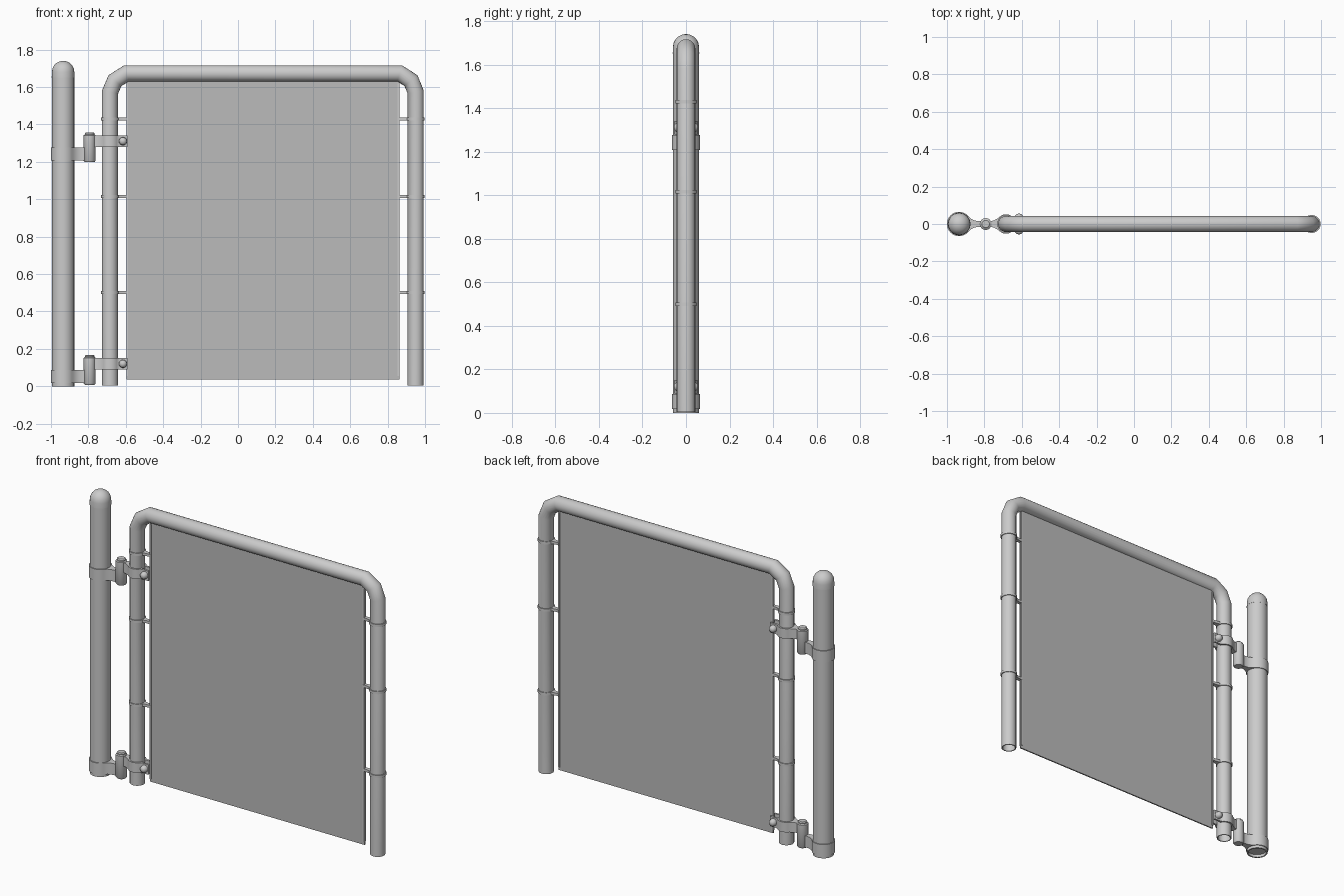
import bpy, bmesh
from math import sin, cos, pi, radians
from mathutils import Vector

if "Cube" in bpy.data.objects:
    bpy.data.objects.remove(bpy.data.objects["Cube"])

POST_X, PIN_X, LEFT, RIGHT, TUBE_R = -0.935, -0.793, -0.684, 0.950, 0.043


def finish(name, bm, angle=40):
    bmesh.ops.recalc_face_normals(bm, faces=bm.faces)
    me = bpy.data.meshes.new(name)
    bm.to_mesh(me)
    bm.free()
    ob = bpy.data.objects.new(name, me)
    bpy.context.collection.objects.link(ob)
    bpy.ops.object.select_all(action='DESELECT')
    bpy.context.view_layer.objects.active = ob
    ob.select_set(True)
    bpy.ops.object.shade_smooth_by_angle(angle=radians(angle))
    return ob


def lathe(name, profile, loc, axis='Z', n=24):
    """Revolve (radius, height) points about an axis through loc."""
    bm = bmesh.new()
    vs = [bm.verts.new((r, 0, z)) for r, z in profile]
    es = [bm.edges.new(p) for p in zip(vs, vs[1:])]
    bmesh.ops.spin(bm, geom=vs + es, cent=(0, 0, 0), axis=(0, 0, 1),
                   angle=2 * pi, steps=n)
    bmesh.ops.remove_doubles(bm, verts=bm.verts, dist=1e-5)
    ob = finish(name, bm)
    ob.location = loc
    if axis == 'Y':
        ob.rotation_euler.x = pi / 2
    return ob


def plate(name, half, z0, z1):
    """Extrude an outline, mirrored across y = 0, from z0 to z1."""
    pts = half + [(x, -y) for x, y in reversed(half) if y > 1e-6]
    bm = bmesh.new()
    f = bm.faces.new([bm.verts.new((x, y, z0)) for x, y in pts])
    ext = bmesh.ops.extrude_face_region(bm, geom=[f])
    bmesh.ops.translate(bm, vec=(0, 0, z1 - z0),
                        verts=[v for v in ext['geom'] if isinstance(v, bmesh.types.BMVert)])
    return finish(name, bm, 30)


def box(name, x0, x1, y, z0, z1):
    return plate(name, [(x0, y), (x1, y)], z0, z1)


def arc(cx, r, a0, a1, n=10):
    return [(cx + r * cos(radians(a0 + (a1 - a0) * i / n)),
             r * sin(radians(a0 + (a1 - a0) * i / n))) for i in range(n + 1)]


def hollow_pipe(name, path, r_out, r_in, n=20):
    """Sweep a hollow ring with mitred bends along a path in the xz plane."""
    pts = [Vector((x, 0, z)) for x, z in path]
    bm = bmesh.new()
    shells = []
    for r in (r_out, r_in):
        rings = []
        for i, p in enumerate(pts):
            a = (p - pts[i - 1]).normalized() if i else (pts[1] - p).normalized()
            b = (pts[i + 1] - p).normalized() if i < len(pts) - 1 else a
            t = (a + b).normalized()
            side = Vector((t.z, 0, -t.x)) / t.dot(a)
            rings.append([bm.verts.new(p + side * r * cos(2 * pi * k / n)
                          + Vector((0, r * sin(2 * pi * k / n), 0))) for k in range(n)])
        shells.append(rings)
    pairs = [p for s in shells for p in zip(s, s[1:])]
    pairs += [(shells[0][e], shells[1][e]) for e in (0, -1)]
    for u, v in pairs:
        for k in range(n):
            j = (k + 1) % n
            bm.faces.new((u[k], u[j], v[j], v[k]))
    return finish(name, bm)


# Hinge post with domed cap
hollow_pipe("hinge_post", [(POST_X, 0), (POST_X, 1.66)], 0.060, 0.052, 24)
dome = [(0.060 * cos(i * pi / 10), 1.68 + 0.06 * sin(i * pi / 10)) for i in range(5)]
lathe("post_cap", [(0.055, 1.65), (0.061, 1.65)] + dome + [(0, 1.74)], (POST_X, 0, 0))

# Gate frame: one bent tube
hollow_pipe("gate_frame", [(LEFT, 0.005), (LEFT, 1.573), (-0.658, 1.634), (-0.596, 1.673),
                           (0.864, 1.673), (0.925, 1.634), (RIGHT, 1.573), (RIGHT, 0.005)],
            TUBE_R, 0.037)

# Infill panel with a slim tension bar down each side
panel = box("infill_panel", -0.595, 0.864, 0.004, 0.037, 1.64)
mat = bpy.data.materials.new("panel_grey")
mat.diffuse_color = (0.5, 0.5, 0.5, 0.7)
mat.use_nodes = True
mat.node_tree.nodes["Principled BSDF"].inputs["Base Color"].default_value = mat.diffuse_color
panel.data.materials.append(mat)
for side, x in (("left", -0.592), ("right", 0.858)):
    box(side + "_tension_bar", x - 0.005, x + 0.005, 0.009, 0.055, 1.62)

# Thin ties wrapping the frame legs and reaching the panel
for side, cx, s, end in (("left", LEFT, 1, -0.592), ("right", RIGHT, -1, 0.858)):
    for i, z in enumerate((0.50, 1.015, 1.428)):
        ring = [(cx + s * (x - cx), y) for x, y in arc(cx, TUBE_R + 0.005, 180, 20)]
        plate(f"{side}_tie_{i}", ring + [(end - s * 0.02, 0.011), (end, 0.011)],
              z - 0.008, z + 0.008)

# Two hinges: post strap, pin, gate clamp and bolt
post_strap = arc(POST_X, 0.065, 180, 35, 14) + [(-0.868, 0.026), (-0.85, 0.018),
                                                (-0.83, 0.016), (PIN_X, 0.018)]
gate_clamp = ([(PIN_X, 0.018), (-0.765, 0.016), (-0.748, 0.019), (-0.735, 0.027)]
              + arc(LEFT, 0.052, 142, 38)
              + [(-0.632, 0.028), (-0.59, 0.028), (-0.59, 0.016), (-0.66, 0.016)])
for tag, z in (("lower", 0.0), ("upper", 1.19)):
    plate(tag + "_post_strap", post_strap, z + 0.017, z + 0.087)
    plate(tag + "_gate_clamp", gate_clamp, z + 0.089, z + 0.150)
    lathe(tag + "_hinge_barrel", [(0, 0.008), (0.026, 0.008), (0.032, 0.016), (0.032, 0.152),
                                  (0.026, 0.156), (0.026, 0.163), (0.02, 0.168), (0, 0.168)],
          (PIN_X, 0, z), n=16)
    lathe(tag + "_clamp_bolt", [(0, -0.056), (0.012, -0.053), (0.02, -0.045), (0.022, -0.028),
                                (0.009, -0.028), (0.009, 0.028), (0.022, 0.028),
                                (0.02, 0.045), (0.012, 0.053), (0, 0.056)],
          (-0.615, 0, z + 0.120), 'Y', 16)
